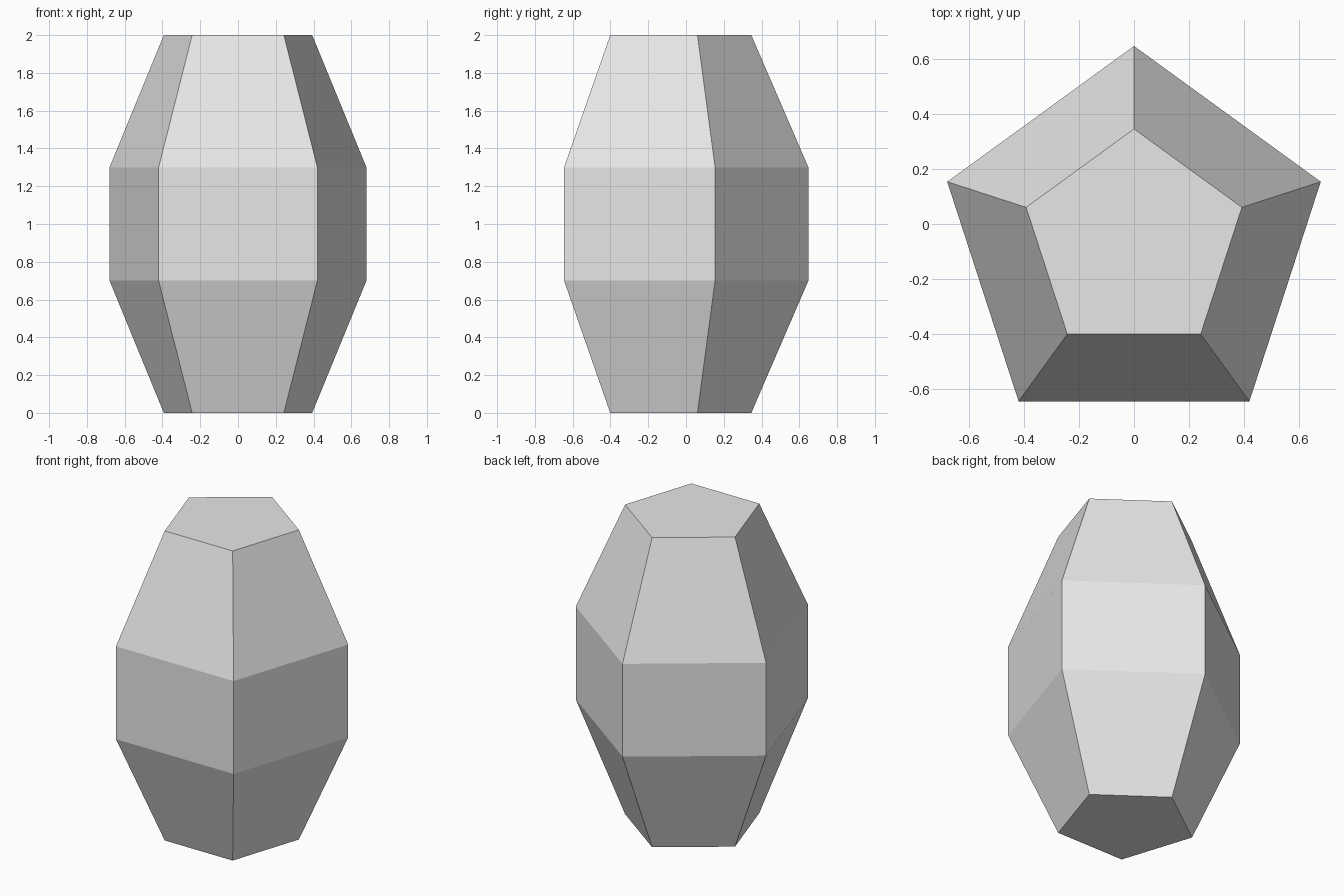
import bpy
import bmesh
from math import cos, sin, pi

default_cube = bpy.data.objects.get("Cube")
if default_cube:
    bpy.data.objects.remove(default_cube, do_unlink=True)

SIDES = 5
CENTRE_Y = -0.067
# Radius and height of each ring, from bottom to top
PROFILE = [(0.413, 0.0), (0.715, 0.7), (0.715, 1.3), (0.413, 2.0)]

# Plain grey
grey = bpy.data.materials.new("light grey")
grey.use_nodes = True
grey.diffuse_color = (0.8, 0.8, 0.8, 1)
shader = next(n for n in grey.node_tree.nodes if n.type == 'BSDF_PRINCIPLED')
shader.inputs["Base Color"].default_value = grey.diffuse_color


def ring(bm, radius, z):
    """Regular polygon of vertices with one corner at the back."""
    angles = [pi / 2 + 2 * pi * i / SIDES for i in range(SIDES)]
    return [bm.verts.new((radius * cos(a), CENTRE_Y + radius * sin(a), z)) for a in angles]


# Five-sided barrel: stacked rings, joined by flat sides and closed by caps
bm = bmesh.new()
rings = [ring(bm, r, z) for r, z in PROFILE]
for low, high in zip(rings, rings[1:]):
    for i in range(SIDES):
        j = (i + 1) % SIDES
        bm.faces.new((low[i], low[j], high[j], high[i]))
bm.faces.new(reversed(rings[0]))
bm.faces.new(rings[-1])
bmesh.ops.recalc_face_normals(bm, faces=bm.faces)

mesh = bpy.data.meshes.new("pentagonal_barrel")
bm.to_mesh(mesh)
bm.free()
mesh.materials.append(grey)
bpy.context.collection.objects.link(bpy.data.objects.new("pentagonal_barrel", mesh))
